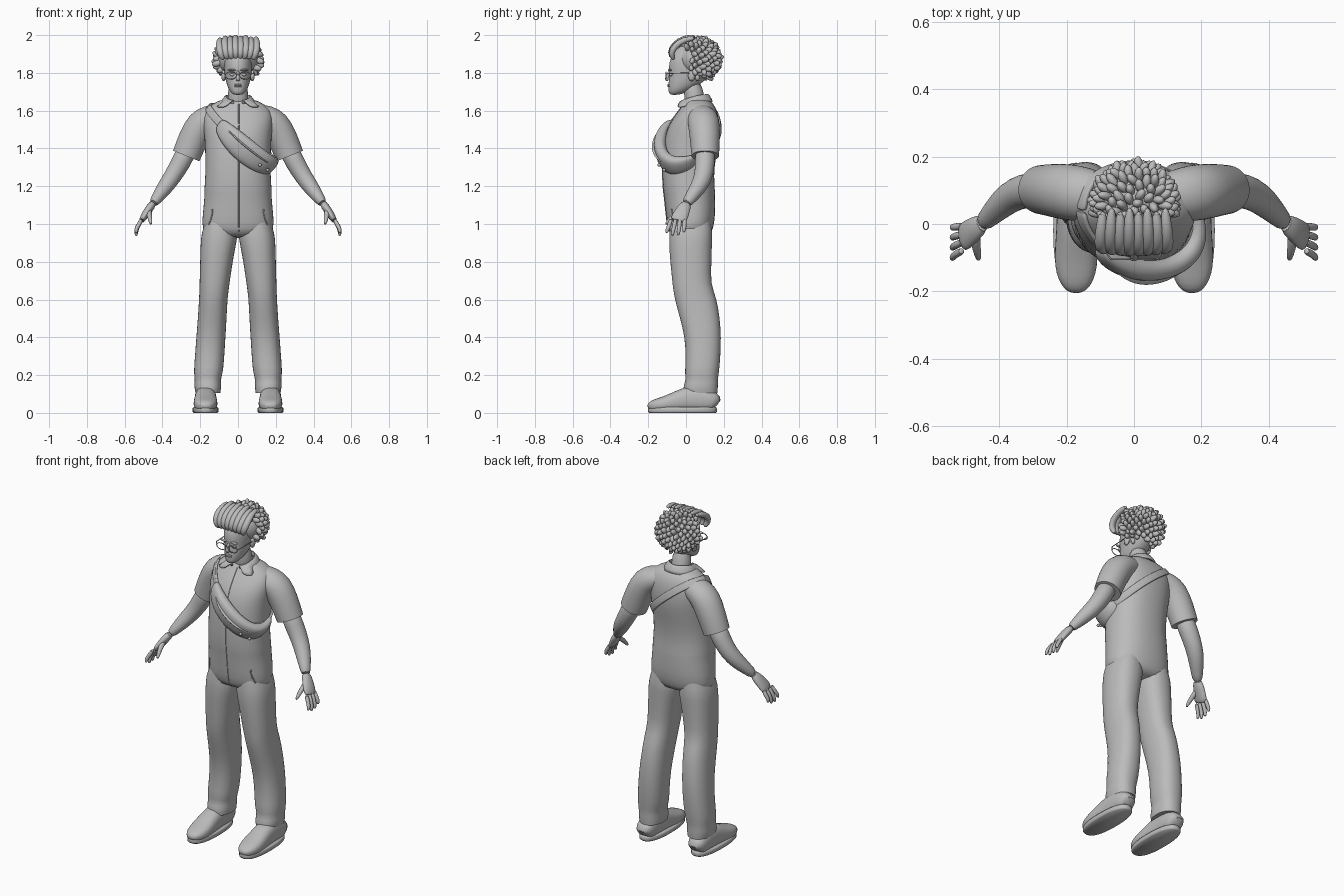
import bpy, bmesh, math, random
from mathutils import Vector, Matrix
from mathutils.bvhtree import BVHTree

random.seed(4)
if "Cube" in bpy.data.objects:
    bpy.data.objects.remove(bpy.data.objects["Cube"])

grey = bpy.data.materials.new("clay_grey")
grey.use_nodes = True
grey.diffuse_color = (0.5, 0.5, 0.5, 1)
grey.node_tree.nodes["Principled BSDF"].inputs["Base Color"].default_value = (0.5, 0.5, 0.5, 1)


def finish(name, bm, mirror=False, subsurf=1):
    bmesh.ops.recalc_face_normals(bm, faces=bm.faces)
    mesh = bpy.data.meshes.new(name)
    bm.to_mesh(mesh)
    bm.free()
    mesh.materials.append(grey)
    ob = bpy.data.objects.new(name, mesh)
    bpy.context.collection.objects.link(ob)
    bpy.ops.object.select_all(action='DESELECT')
    ob.select_set(True)
    bpy.context.view_layer.objects.active = ob
    bpy.ops.object.shade_smooth_by_angle(angle=math.radians(70))
    if mirror:
        ob.modifiers.new("mirror", 'MIRROR')
    if subsurf:
        ob.modifiers.new("smooth", 'SUBSURF').levels = subsurf
        ob.modifiers["smooth"].render_levels = subsurf
    return ob


def skin(bm, rings, hem=False):
    """Join equal rings of points into a capped tube."""
    crease = bm.edges.layers.float.get("crease_edge") or bm.edges.layers.float.new("crease_edge")
    vs = [[bm.verts.new(p) for p in r] for r in rings]
    n = len(vs[0])
    for a, b in zip(vs, vs[1:]):
        for i in range(n):
            bm.faces.new((a[i], a[(i + 1) % n], b[(i + 1) % n], b[i]))
    for r in (vs[0], vs[-1]):
        face = bm.faces.new(r)
        if hem:
            for e in face.edges:
                e[crease] = 1


def ring(c, a, b, n=20, power=2.0):
    """Superellipse around c with half-axis vectors a and b."""
    pts = []
    for i in range(n):
        t = math.tau * i / n
        co, si = math.cos(t), math.sin(t)
        pts.append(Vector(c) + a * math.copysign(abs(co) ** (2 / power), co)
                   + b * math.copysign(abs(si) ** (2 / power), si))
    return pts


def tube_rings(path, ref=(0, 1, 0), n=16, power=2.0):
    """Rings square to a path of (x, y, z, half width along ref, half thickness)."""
    out = []
    for i, p in enumerate(path):
        t = Vector(path[min(i + 1, len(path) - 1)][:3]) - Vector(path[max(i - 1, 0)][:3])
        t.normalize()
        a = Vector(ref)
        a = (a - t * a.dot(t)).normalized()
        out.append(ring(p[:3], a * p[3], t.cross(a) * p[4], n, power))
    return out


def tube(name, path, mirror=False, hem=False, **kw):
    bm = bmesh.new()
    skin(bm, tube_rings(path, **kw), hem)
    return finish(name, bm, mirror)


def stack(name, rows, power=2.3, mirror=False, hem=False, n=24, subsurf=1):
    """Level slices of (z, x min, x max, y front, y back)."""
    bm = bmesh.new()
    skin(bm, [ring(((x0 + x1) / 2, (y0 + y1) / 2, z), Vector(((x1 - x0) / 2, 0, 0)),
                   Vector((0, (y1 - y0) / 2, 0)), n, power) for z, x0, x1, y0, y1 in rows], hem)
    return finish(name, bm, mirror, subsurf)


def blobs(name, items, mirror=False):
    """Ellipsoids given as (centre, radii, rotation matrix)."""
    bm = bmesh.new()
    for c, r, rot in items:
        bmesh.ops.create_icosphere(bm, subdivisions=3 if max(r) > .06 else 2, radius=1,
                                   matrix=Matrix.Translation(c) @ rot.to_4x4() @ Matrix.Diagonal((*r, 1)))
    return finish(name, bm, mirror, 0)


def wire(name, pts, r, cyclic=False):
    cu = bpy.data.curves.new(name, 'CURVE')
    cu.dimensions = '3D'
    cu.bevel_depth, cu.bevel_resolution, cu.use_fill_caps = r, 1, True
    sp = cu.splines.new('POLY')
    sp.points.add(len(pts) - 1)
    for p, q in zip(sp.points, pts):
        p.co = (*q, 1)
    sp.use_cyclic_u = cyclic
    cu.materials.append(grey)
    bpy.context.collection.objects.link(bpy.data.objects.new(name, cu))


# Overalls: torso and legs
torso = stack("torso", [(z, -x, x, f, b) for z, x, f, b in (
    (.925, .15, -.07, .12), (.97, .195, -.098, .145), (1.05, .188, -.107, .157), (1.15, .178, -.117, .155),
    (1.17, .181, -.121, .155), (1.25, .174, -.127, .148), (1.35, .174, -.124, .157), (1.45, .177, -.117, .178),
    (1.53, .187, -.092, .18), (1.595, .187, -.045, .168), (1.635, .14, -.012, .148), (1.665, .08, 0, .115))])
stack("trouser_legs", (
    (1.02, .02, .17, -.08, .13), (.95, 0, .196, -.09, .142), (.88, .012, .199, -.09, .137),
    (.8, .028, .201, -.084, .136), (.68, .045, .204, -.072, .13), (.61, .055, .206, -.063, .163),
    (.5, .06, .213, -.032, .18), (.4, .066, .221, -.006, .187), (.28, .073, .23, -.001, .182),
    (.21, .08, .235, -.008, .174), (.175, .092, .228, 0, .169), (.14, .088, .233, -.016, .17),
    (.105, .093, .225, -.012, .167)), mirror=True, hem=True)

# Shoes: uppers and flat soles
tube("shoe_uppers", [(.172, y, h / 2 + .005, w, h / 2) for y, w, h in (
    (.165, .035, .07), (.15, .055, .11), (.08, .058, .14), (.02, .058, .14), (-.04, .061, .115),
    (-.1, .066, .088), (-.15, .06, .072), (-.185, .043, .058), (-.2, .02, .035))],
    mirror=True, ref=(1, 0, 0), power=2.5)
stack("shoe_soles", [(z, .172 - w, .172 + w, -.019 - l, -.019 + l) for z, w, l in (
    (0, .063, .177), (.006, .068, .182), (.024, .068, .182), (.03, .064, .178))],
    power=2.4, mirror=True, n=32, subsurf=0)

# Arms, sleeves and hands
tube("sleeves", ((.09, .08, 1.575, .07, .06), (.15, .088, 1.56, .083, .075), (.197, .095, 1.53, .085, .083),
                 (.238, .1, 1.45, .08, .08), (.268, .102, 1.375, .075, .077), (.274, .102, 1.36, .074, .076)),
     mirror=True, hem=True, n=20)
tube("arms", ((.255, .1, 1.42, .055, .055), (.305, .102, 1.32, .054, .053), (.35, .092, 1.245, .05, .047),
              (.39, .063, 1.19, .045, .043), (.43, .022, 1.135, .032, .031), (.452, 0, 1.105, .028, .024)),
     mirror=True)
hand = bmesh.new()
skin(hand, tube_rings(((.445, .005, 1.115, .028, .022), (.475, -.015, 1.075, .038, .022),
                       (.5, -.035, 1.035, .045, .019), (.513, -.043, 1.012, .042, .014))))
for j, drop in enumerate((.014, 0, .002, .018)):
    y = -.078 + .024 * j
    skin(hand, tube_rings(((.507, y, 1.03, .013, .013), (.531, y - .012 + .003 * j, .988, .012, .012),
                           (.54, y - .022 + .006 * j, .955 + drop, .011, .011),
                           (.538, y - .026 + .007 * j, .936 + drop, .007, .007)), n=8))
skin(hand, tube_rings(((.472, -.02, 1.08, .018, .018), (.47, -.062, 1.048, .015, .015),
                       (.464, -.09, 1.02, .012, .012), (.461, -.108, .996, .007, .007)), n=8))
finish("hands", hand, True)

# Neck and head
tube("neck", ((0, .06, 1.6, .06, .06), (0, .045, 1.66, .052, .054), (0, .03, 1.76, .053, .054)))
stack("head", [(z, -x, x, f, b) for z, x, f, b in (
    (1.683, .018, -.08, -.045), (1.692, .034, -.091, -.01), (1.715, .051, -.094, .04), (1.75, .064, -.093, .09),
    (1.79, .071, -.088, .125), (1.83, .076, -.093, .14), (1.88, .076, -.085, .145), (1.93, .062, -.05, .125),
    (1.96, .025, 0, .08))], power=2.1)
I3 = Matrix.Identity(3)
tube("nose", ((0, -.084, 1.815, .007, .008), (0, -.097, 1.785, .01, .01), (0, -.105, 1.766, .014, .01),
              (0, -.095, 1.757, .011, .007)), ref=(1, 0, 0), n=10)
blobs("lips", [((0, -.09, z), (.022, .009, .005), I3) for z in (1.737, 1.729)])
blobs("eyes_and_ears", [((.031, -.08, 1.79), (.014, .009, .008), I3), ((.077, .03, 1.785), (.012, .02, .03), I3),
                        ((.033, -.085, 1.815), (.024, .01, .006), I3)], mirror=True)

# Glasses
for s, side in ((1, "left"), (-1, "right")):
    wire(side + "_lens_rim", [(s * .038 + .03 * math.cos(a), -.105, 1.786 + .019 * math.sin(a))
                              for a in (math.tau * i / 20 for i in range(20))], .0025, True)
    wire(side + "_glasses_temple", [(s * .068, -.105, 1.793), (s * .08, -.09, 1.797), (s * .083, .03, 1.8)], .0025)
wire("glasses_bridge", [(-.009, -.105, 1.79), (0, -.108, 1.794), (.009, -.105, 1.79)], .0025)

# Curly hair: core, radial curls, and locks swept back from the forehead
core, radii = Vector((0, .062, 1.872)), Vector((.112, .108, .1))
curls = [(core, radii * .97, I3)]
count = 190
for i in range(count):
    z = 1 - 2 * (i + .5) / count
    a = i * 2.39996
    d = Vector((math.sqrt(1 - z * z) * math.cos(a), math.sqrt(1 - z * z) * math.sin(a), z))
    if d.z < -.9 or (d.y < -.3 and d.z < .45) or (d.y < -.55 and d.z < .75):
        continue
    jitter = Vector([random.uniform(-.5, .5) for _ in range(3)])
    aim = (d + jitter + Vector((0, .35, 0))).normalized()
    p = core + d * radii + d * random.uniform(-.004, .008)
    curls.append((p, (.0135, .0165, random.uniform(.023, .03)), aim.to_track_quat('Z', 'Y').to_matrix()))
blobs("hair_curls", curls)
locks = bmesh.new()
for i in range(8):
    x = -.084 + .024 * i
    lift = .012 * (i % 2)
    arch = 1 - 40 * x * x
    skin(locks, tube_rings(((x * .92, -.055 - .01 * arch, 1.853 + .02 * arch, .014, .012),
                            (x * 1.1, -.068 - .02 * arch, 1.89 + .015 * arch, .02, .018),
                            (x * 1.2, -.048 - .015 * arch, 1.93 + .02 * arch, .02, .019),
                            (x * 1.15, -.01, 1.95 + .03 * arch + lift / 2, .018, .017),
                            (x * 1.1, .04 + lift, 1.955 + .035 * arch + lift / 3, .012, .011)), ref=(1, 0, 0), n=10))
finish("front_hair_locks", locks)

# Shirt collar, open at the front
bm = bmesh.new()
previous = None
for i in range(25):
    a = math.radians(-162 + 13.5 * i)
    f = (1 - math.cos(a)) / 2
    tip = max(0, f - .7)
    row = [bm.verts.new((math.sin(a) * r, .045 + math.cos(a) * q, z)) for r, q, z in (
        (.064, .068, 1.655 - .02 * f), (.06, .064, 1.698 - .04 * f * f),
        (.082 + .15 * tip, .084, 1.68 - .03 * f), (.1 + .4 * tip, .098, 1.648 - .03 * f))]
    if previous:
        for k in range(3):
            bm.faces.new((previous[k], previous[k + 1], row[k + 1], row[k]))
    previous = row
finish("collar", bm).modifiers.new("thickness", 'SOLIDIFY').thickness = .006

# Shoulder strap and sling bag laid on the torso surface
bpy.context.view_layer.update()
surface = BVHTree.FromObject(torso, bpy.context.evaluated_depsgraph_get())
centre = Vector((0, .04, 1.487))
along, across = Vector((.77, 0, -.64)), Vector((0, 1, .28))
normal = along.cross(across).normalized()
if normal.z < 0:
    normal.negate()


def on_torso(deg, shift=0):
    d = (along * math.cos(math.radians(deg)) + across * math.sin(math.radians(deg))).normalized()
    base = centre + normal * shift
    hit = surface.ray_cast(base + d, -d)[0]
    return hit or base + d * .15, d


def wrap(name, start, stop, steps, size, power):
    bm = bmesh.new()
    rings = []
    for i in range(steps + 1):
        half, thick, shift = size(i / steps)
        p, d = on_torso(start + (stop - start) * i / steps, shift)
        rings.append(ring(p + d * thick * .35, normal * half, d * thick, 16, power))
    skin(bm, rings)
    return finish(name, bm)


wrap("bag_strap", -180, 180, 60, lambda f: (.021, .008, 0), 4)
bulge = lambda f: max(.0, math.sin(math.pi * f)) ** .55
wrap("sling_bag", -138, 4, 24, lambda f: (.022 + .046 * bulge(f), .01 + .03 * bulge(f), -.014 * bulge(f)), 2.6)
wrap("bag_flap_trim", -125, -10, 20, lambda f: (.006, .012 + .045 * bulge(f), .012), 3)
for i, deg in enumerate((-48, -36)):
    p, d = on_torso(deg, -.02)
    blobs("bag_stud_%d" % (i + 1), [(p + d * .053, (.009, .009, .009), I3)])


# Fastening strip and pocket welts
def chest_line(name, pts, r):
    out = []
    for x, z in pts:
        hit = surface.ray_cast(Vector((x, -1, z)), Vector((0, 1, 0)))[0]
        if hit:
            out.append(hit)
    wire(name, out, r)


chest_line("front_fastening", [(.004, .96 + i * .025) for i in range(28)], .003)
for s, side in ((1, "left"), (-1, "right")):
    chest_line(side + "_pocket_welt", [(s * (.135 + .033 * t * t), 1.08 - .11 * t) for t in (0, .25, .5, .75, 1)], .004)
